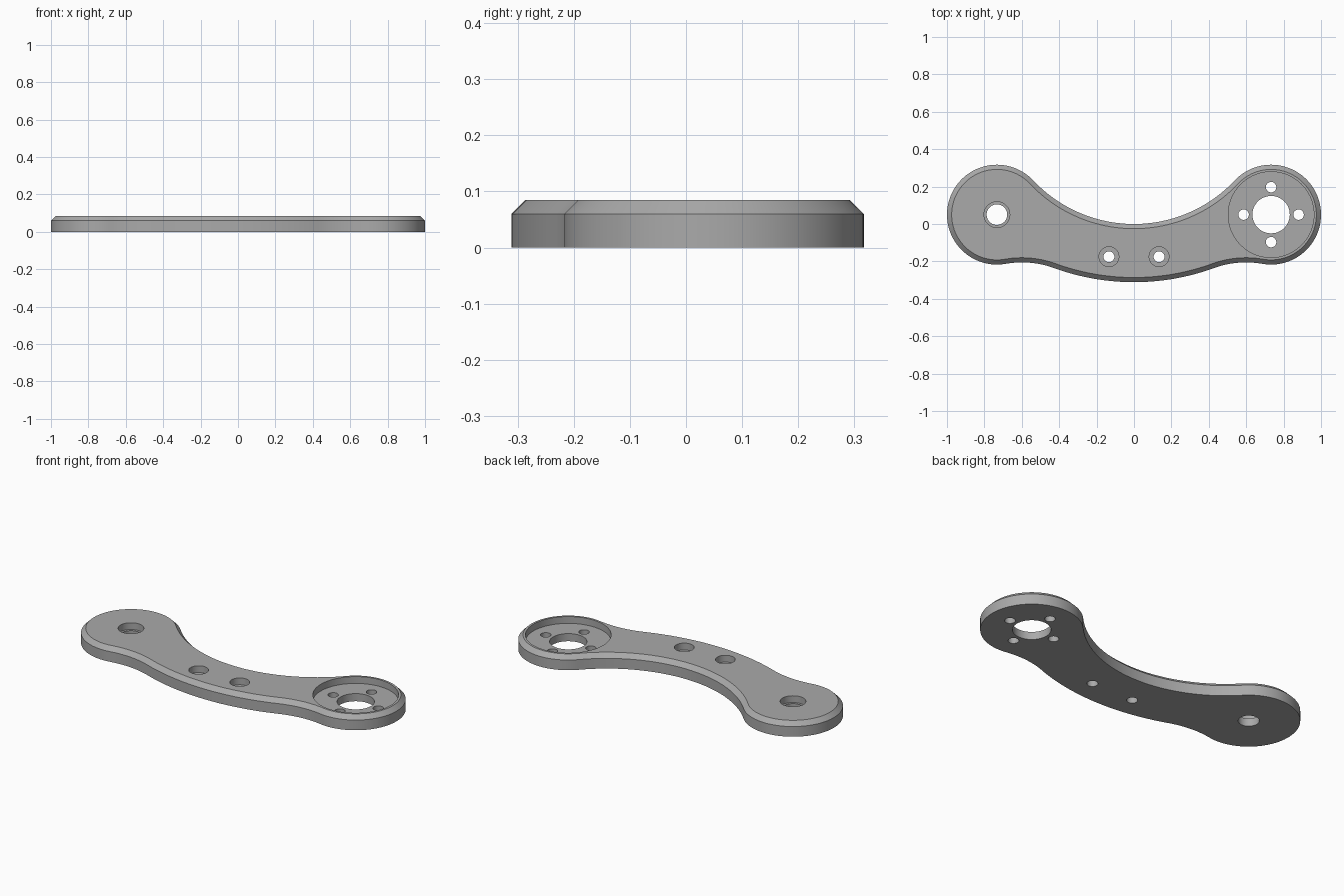
import bpy, bmesh, math
from mathutils import Vector

cube = bpy.data.objects.get("Cube")
if cube:
    bpy.data.objects.remove(cube, do_unlink=True)

HEIGHT, CHAMFER = 0.085, 0.025
BOSS_X, BOSS_Y, BOSS_R = 0.733, 0.05, 0.267
LOWER_Y, LOWER_R, FILLET_R = -0.311, 1.25, 0.5

grey = bpy.data.materials.new("plain_grey")
grey.use_nodes = True
colour = (0.4, 0.4, 0.4, 1)
grey.diffuse_color = colour
grey.node_tree.nodes["Principled BSDF"].inputs["Base Color"].default_value = colour


def angle(a, b):
    return math.atan2(b.y - a.y, b.x - a.x)


def arc(centre, radius, start, end, steps):
    """Points from start up to, but not including, end."""
    return [centre + radius * Vector((math.cos(t), math.sin(t)))
            for t in (start + (end - start) * i / steps for i in range(steps))]


# Centres of the tangent arcs that make up one half of the outline
boss = Vector((BOSS_X, BOSS_Y))
upper_r = (BOSS_X**2 + BOSS_Y**2 - BOSS_R**2) / (2 * (BOSS_R + BOSS_Y))
upper = Vector((0, upper_r))
lower = Vector((0, LOWER_Y + LOWER_R))
reach_a, reach_b = LOWER_R + FILLET_R, BOSS_R + FILLET_R
gap = (boss - lower).length
along = (reach_a**2 - reach_b**2 + gap**2) / (2 * gap)
axis = (boss - lower).normalized()
fillet = lower + axis * along + Vector((axis.y, -axis.x)) * math.sqrt(reach_a**2 - along**2)


def outline(inset):
    down = -math.pi / 2
    right = arc(upper, upper_r + inset, down, angle(upper, boss), 28)
    right += arc(boss, BOSS_R - inset, angle(boss, upper), angle(boss, fillet), 56)
    right += arc(fillet, FILLET_R + inset, angle(fillet, boss), angle(fillet, lower), 14)
    right += arc(lower, LOWER_R - inset, angle(lower, fillet), down, 16)
    bottom = lower + Vector((0, inset - LOWER_R))
    left = [Vector((-p.x, p.y)) for p in reversed(right[1:])]
    return right + [bottom] + left


# Curved arm plate with a chamfered upper edge
bm = bmesh.new()
rings = [[bm.verts.new((p.x, p.y, z)) for p in outline(inset)]
         for z, inset in ((0, 0), (HEIGHT - CHAMFER, 0), (HEIGHT, CHAMFER))]
count = len(rings[0])
for low, high in zip(rings, rings[1:]):
    for i in range(count):
        j = (i + 1) % count
        bm.faces.new((low[i], low[j], high[j], high[i]))
bm.faces.new(rings[0])
bm.faces.new(rings[-1])
bmesh.ops.recalc_face_normals(bm, faces=bm.faces)
mesh = bpy.data.meshes.new("arm_plate")
bm.to_mesh(mesh)
bm.free()
mesh.materials.append(grey)
plate = bpy.data.objects.new("arm_plate", mesh)
bpy.context.collection.objects.link(plate)


def cut(x, y, radius, floor=-0.1, sides=48):
    """Cut a round hole from the top down to the floor height."""
    top = HEIGHT + 0.1
    bpy.ops.mesh.primitive_cylinder_add(vertices=sides, radius=radius, depth=top - floor,
                                        location=(x, y, (top + floor) / 2))
    cutter = bpy.context.object
    cutter.hide_render = True
    cutter.data.materials.append(grey)
    bpy.context.view_layer.objects.active = plate
    mod = plate.modifiers.new("hole", "BOOLEAN")
    mod.operation, mod.solver, mod.object = "DIFFERENCE", "EXACT", cutter
    bpy.ops.object.modifier_apply(modifier=mod.name)
    bpy.data.objects.remove(cutter, do_unlink=True)


# Round pocket with a centre bore and four screw holes
cut(BOSS_X, BOSS_Y, 0.229, 0.045, 96)
cut(BOSS_X, BOSS_Y, 0.1)
for dx, dy in ((1, 0), (0, 1), (-1, 0), (0, -1)):
    cut(BOSS_X + 0.147 * dx, BOSS_Y + 0.147 * dy, 0.028)

# Counterbored pivot hole at the other end
cut(-BOSS_X, BOSS_Y, 0.069, 0.045)
cut(-BOSS_X, BOSS_Y, 0.055)

# Two counterbored holes in the middle
for side in (-1, 1):
    cut(side * 0.134, -0.175, 0.053, 0.045)
    cut(side * 0.134, -0.175, 0.029)

# Smooth walls with crisp edges
bpy.ops.object.select_all(action="DESELECT")
plate.select_set(True)
bpy.context.view_layer.objects.active = plate
bpy.ops.object.shade_smooth_by_angle(angle=math.radians(30))
